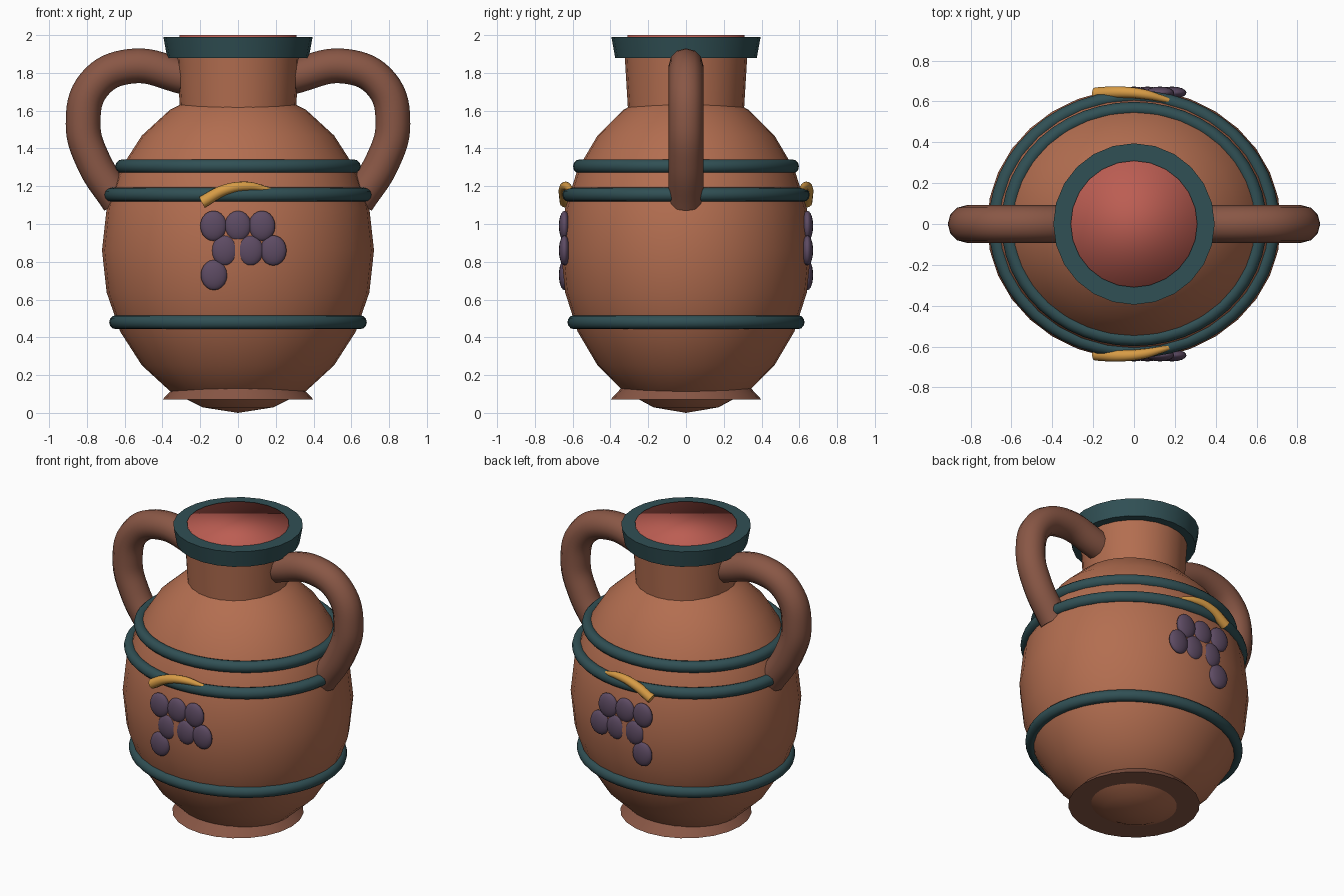
import bpy
from mathutils import Matrix

cube = bpy.data.objects.get("Cube")
if cube:
    bpy.data.objects.remove(cube, do_unlink=True)

DEPTH = 0.92  # the belly is slightly flattened front to back


def material(name, rgb):
    mat = bpy.data.materials.new(name)
    mat.use_nodes = True
    mat.diffuse_color = (*rgb, 1)
    mat.node_tree.nodes["Principled BSDF"].inputs["Base Color"].default_value = (*rgb, 1)
    return mat


clay = material("terracotta", (0.45, 0.155, 0.08))
dark_clay = material("dark terracotta", (0.25, 0.095, 0.06))
teal = material("dark teal", (0.03, 0.08, 0.09))
wine = material("wine red", (0.5, 0.11, 0.085))
purple = material("grape purple", (0.11, 0.07, 0.125))
gold = material("gold", (0.68, 0.33, 0.06))


def finish(name, mat, angle=None):
    obj = bpy.context.object
    obj.name = name
    obj.data.materials.append(mat)
    if angle is None:
        bpy.ops.object.shade_smooth()
    else:
        bpy.ops.object.shade_smooth_by_angle(angle=angle)
    return obj


def ellipsoid(name, centre, size, mat, segments=24, rings=12):
    bpy.ops.mesh.primitive_uv_sphere_add(segments=segments, ring_count=rings, radius=1, location=centre)
    bpy.context.object.scale = size
    return finish(name, mat)


def band(name, z, radius):
    bpy.ops.mesh.primitive_torus_add(major_radius=radius, minor_radius=0.037, major_segments=48,
                                     minor_segments=12, location=(0, 0, z))
    bpy.context.object.scale.y = DEPTH
    return finish(name, teal)


def drum(name, low, high, r_low, r_high, mat, angle=0.6):
    bpy.ops.mesh.primitive_cone_add(vertices=24, radius1=r_low, radius2=r_high, depth=high - low,
                                    location=(0, 0, (low + high) / 2))
    return finish(name, mat, angle)


def tube(name, points, thickness, mat, taper=None):
    curve = bpy.data.curves.new(name, "CURVE")
    curve.dimensions = "3D"
    curve.bevel_depth = thickness
    curve.bevel_resolution = 4
    curve.resolution_u = 8
    curve.use_fill_caps = True
    spline = curve.splines.new("BEZIER")
    spline.bezier_points.add(len(points) - 1)
    for i, (knot, point) in enumerate(zip(spline.bezier_points, points)):
        knot.co = point
        knot.handle_left_type = knot.handle_right_type = "AUTO"
        knot.radius = taper[i] if taper else 1
    obj = bpy.data.objects.new(name, curve)
    bpy.context.collection.objects.link(obj)
    bpy.ops.object.select_all(action="DESELECT")
    obj.select_set(True)
    bpy.context.view_layer.objects.active = obj
    bpy.ops.object.convert(target="MESH")
    return finish(name, mat, 0.9)


# Vessel: belly, neck, lip, contents and foot
ellipsoid("belly", (0, 0, 0.86), (0.72, 0.72 * DEPTH, 0.86), clay, 32, 12)
drum("neck", 1.57, 1.9, 0.305, 0.325, clay)
drum("lip", 1.88, 1.99, 0.375, 0.395, teal)
drum("mouth", 1.9, 2.0, 0.31, 0.31, wine, None)
drum("foot", 0.07, 0.145, 0.4, 0.33, dark_clay)

# Bands around the belly
band("upper_band", 1.305, 0.613)
band("shoulder_band", 1.155, 0.675)
band("lower_band", 0.48, 0.645)

# Handles, one on each side
loop = [(0.27, 1.775), (0.57, 1.835), (0.76, 1.74), (0.82, 1.53), (0.765, 1.33), (0.63, 1.12)]
for side, sign in (("left", 1), ("right", -1)):
    tube(side + "_handle", [(sign * x, 0, z) for x, z in loop], 0.092, dark_clay)

# Grape cluster and stem, on the front and the back
grapes = [(-0.13, 0.99), (0, 0.99), (0.127, 0.99), (-0.07, 0.86), (0.065, 0.86), (0.187, 0.86), (-0.127, 0.73)]
stem = [(-0.19, 0.637, 1.115), (-0.07, 0.645, 1.18), (0.05, 0.635, 1.2), (0.17, 0.605, 1.18)]
for face, sign in (("front", -1), ("back", 1)):
    for number, (x, z) in enumerate(grapes, 1):
        ellipsoid(f"{face}_grape_{number}", (x, sign * 0.643, z), (0.07, 0.03, 0.08), purple, 16, 10)
    tube(face + "_stem", [(x, sign * y, z) for x, y, z in stem], 0.032, gold, (1, 0.9, 0.75, 0.4))
